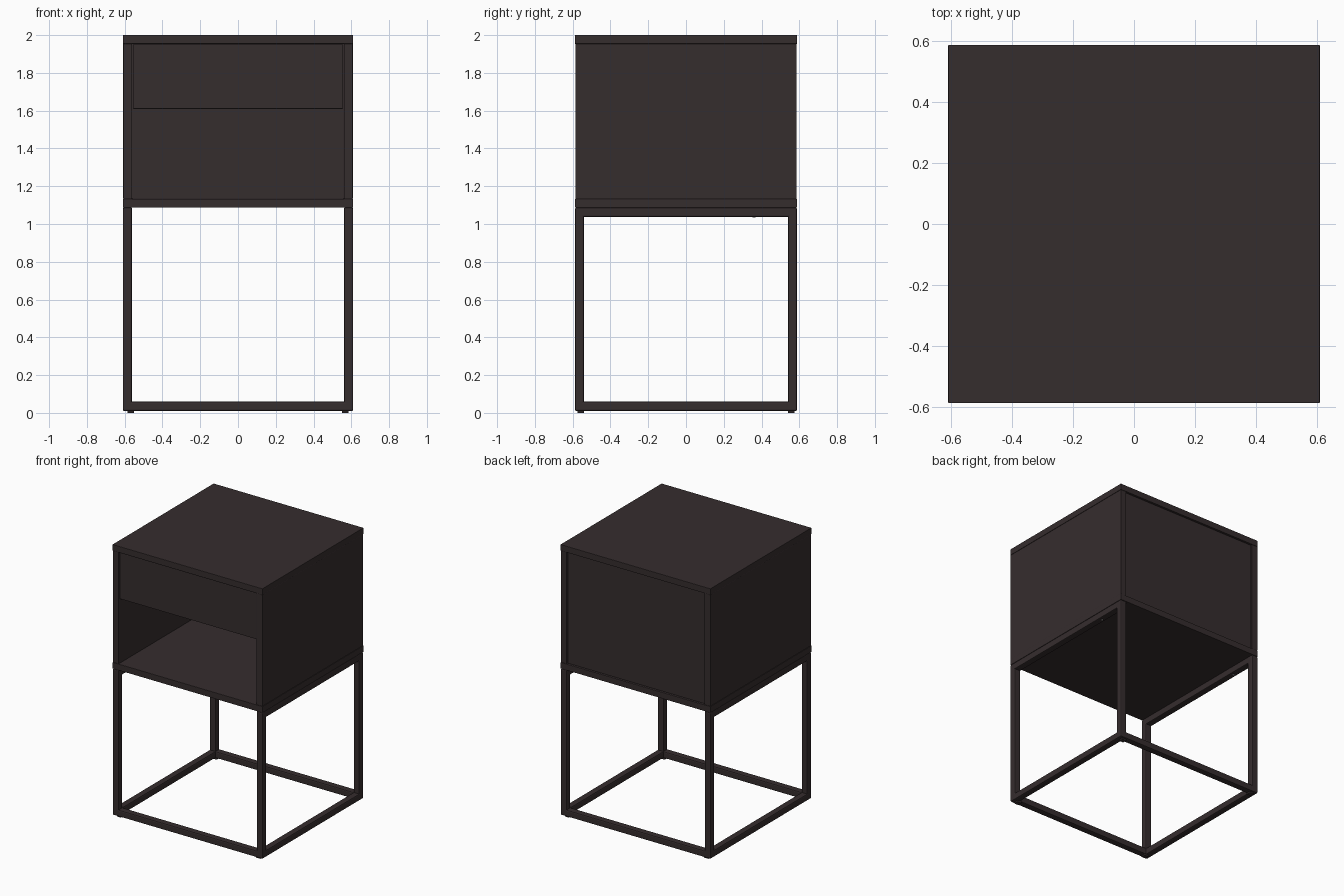
import bpy, bmesh

cube = bpy.data.objects.get("Cube")
if cube:
    bpy.data.objects.remove(cube, do_unlink=True)


def material(name, rgb):
    m = bpy.data.materials.new(name)
    m.use_nodes = True
    m.diffuse_color = (*rgb, 1)
    bsdf = m.node_tree.nodes["Principled BSDF"]
    bsdf.inputs["Base Color"].default_value = (*rgb, 1)
    bsdf.inputs["Roughness"].default_value = 0.6
    return m


BROWN = material("dark brown", (0.036, 0.026, 0.027))
STEEL = material("screw steel", (0.3, 0.3, 0.3))


def box(name, x, y, z, bevel=0.002):
    """Bevelled box from (min, max) ranges."""
    bm = bmesh.new()
    bmesh.ops.create_cube(bm, size=1)
    for v in bm.verts:
        for i, (lo, hi) in enumerate((x, y, z)):
            v.co[i] = hi if v.co[i] > 0 else lo
    me = bpy.data.meshes.new(name)
    bm.to_mesh(me)
    bm.free()
    ob = bpy.data.objects.new(name, me)
    bpy.context.collection.objects.link(ob)
    me.materials.append(BROWN)
    b = ob.modifiers.new("soft edges", "BEVEL")
    b.width, b.segments = bevel, 2
    return ob


def span(side, inner, outer):
    """Range between two distances on one side of the centre."""
    return tuple(sorted((side * inner, side * outer)))


W, D, T = 0.61, 0.588, 0.046          # half width, half depth, board thickness
BASE, TOP = 1.087, 2.0                # cabinet bottom and top
IN = W - T - 0.003                    # inner half width

# Cabinet boards
box("top_board", (-W, W), (-D, D), (TOP - T, TOP))
box("bottom_board", (-W, W), (-D, D), (BASE, BASE + T))
for s, side in ((-1, "right"), (1, "left")):
    box(f"{side}_side_board", span(s, IN, W - 0.002), (-D + 0.002, D - 0.002),
        (BASE + T, TOP - T))
box("back_panel", (-IN, IN), (D - 0.035, D - 0.015), (BASE + T, TOP - T))

# Drawer: front plate, sides, back and bottom
LOW = 1.61
box("drawer_front", (-IN + 0.005, IN - 0.005), (-D + 0.01, -D + 0.05), (LOW, TOP - T - 0.004))
for s, side in ((-1, "right"), (1, "left")):
    box(f"drawer_{side}_side", span(s, 0.51, 0.54), (-D + 0.05, 0.5), (LOW + 0.02, 1.88))
box("drawer_back", (-0.51, 0.51), (0.47, 0.5), (LOW + 0.02, 1.88))
box("drawer_bottom", (-0.51, 0.51), (-D + 0.05, 0.47), (LOW + 0.02, LOW + 0.04))

# Tube stand: legs, floor rails, upper side rails, feet and rail screws
R = 0.049
for s, side in ((-1, "right"), (1, "left")):
    x = span(s, W - R, W)
    for f, end in ((-1, "front"), (1, "back")):
        box(f"{end}_{side}_leg", x, span(f, D - R, D), (0.01, BASE), 0.008)
        box(f"{end}_{side}_foot", span(s, 0.55, 0.585), span(f, 0.54, 0.575), (0, 0.012))
    box(f"{side}_floor_rail", x, (-D + 0.01, D - 0.01), (0.01, 0.059), 0.008)
    box(f"{side}_upper_rail", x, (-D + 0.01, D - 0.01), (BASE - R, BASE), 0.006)
    bpy.ops.mesh.primitive_cylinder_add(vertices=12, radius=0.007, depth=0.006,
                                        location=(s * 0.585, 0.36, BASE - R))
    screw = bpy.context.object
    screw.name = f"{side}_rail_screw"
    screw.data.materials.append(STEEL)
for f, end in ((-1, "front"), (1, "back")):
    box(f"{end}_floor_rail", (-W + 0.01, W - 0.01), span(f, D - R, D), (0.01, 0.059), 0.008)
